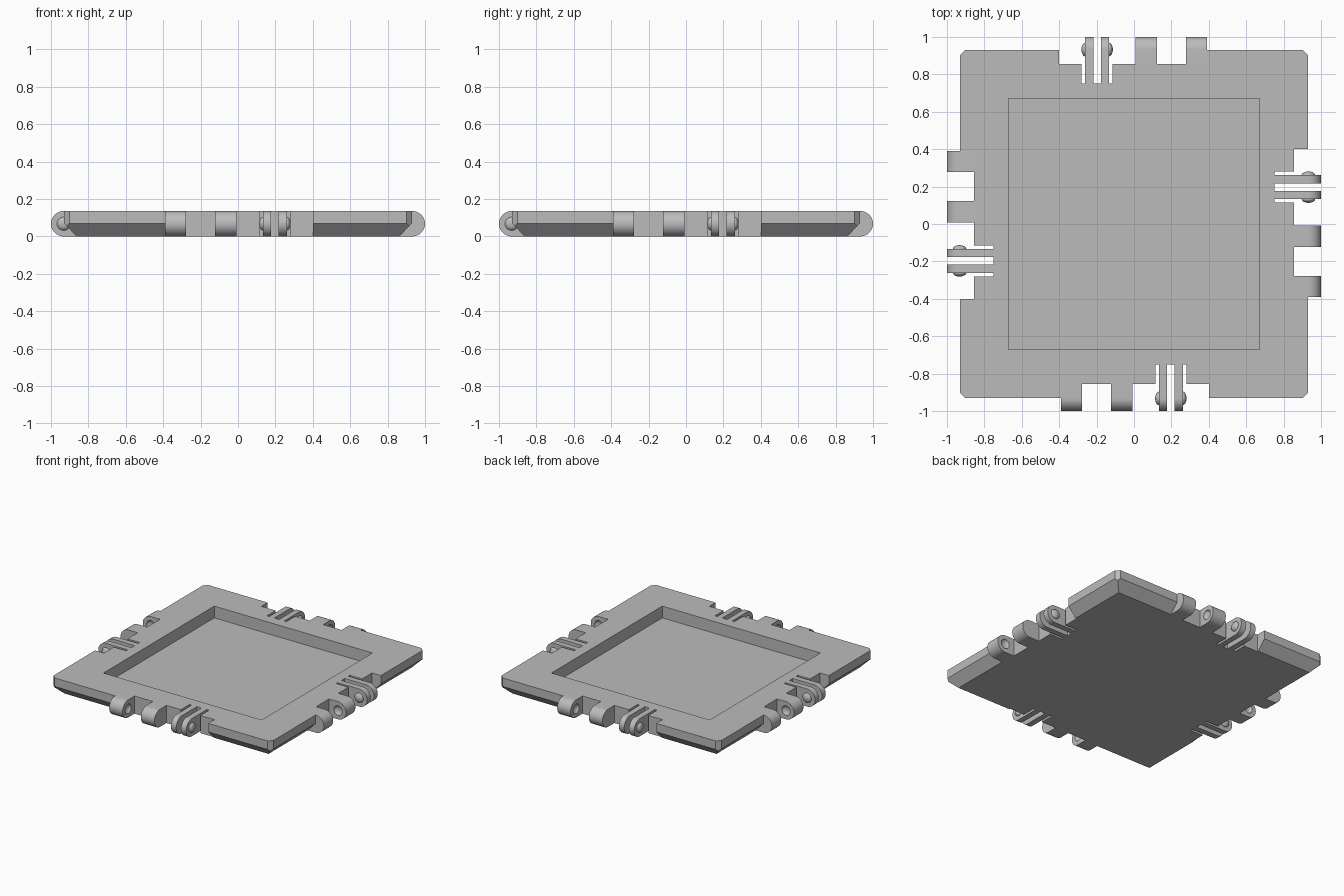
import bpy, bmesh, math
from mathutils import Matrix, Vector

if "Cube" in bpy.data.objects:
    bpy.data.objects.remove(bpy.data.objects["Cube"], do_unlink=True)

H = 0.135            # plate thickness
R = H / 2            # radius of the rounded lug ends
EDGE = 0.93          # half width of the plate
PIN_Y = -1 + R       # hinge line on the front side
SIDES = ("front", "left", "back", "right")

grey = bpy.data.materials.new("plain grey")
grey.use_nodes = True
grey.diffuse_color = (0.5, 0.5, 0.5, 1)
grey.node_tree.nodes["Principled BSDF"].inputs["Base Color"].default_value = (0.5, 0.5, 0.5, 1)


def make_object(name, bm):
    bmesh.ops.recalc_face_normals(bm, faces=bm.faces[:])
    mesh = bpy.data.meshes.new(name)
    bm.to_mesh(mesh)
    bm.free()
    mesh.materials.append(grey)
    obj = bpy.data.objects.new(name, mesh)
    bpy.context.collection.objects.link(obj)
    return obj


def add_prism(bm, points, push):
    """Extrude a flat outline of 3D points along the push vector."""
    face = bm.faces.new([bm.verts.new(p) for p in points])
    ext = bmesh.ops.extrude_face_region(bm, geom=[face])["geom"]
    verts = [g for g in ext if isinstance(g, bmesh.types.BMVert)]
    bmesh.ops.translate(bm, verts=verts, vec=push)


def boolean(obj, cutter, operation):
    """Apply a boolean and discard the helper."""
    mod = obj.modifiers.new("boolean", "BOOLEAN")
    mod.operation, mod.solver, mod.object = operation, "EXACT", cutter
    bpy.context.view_layer.objects.active = obj
    bpy.ops.object.modifier_apply(modifier=mod.name)
    bpy.data.objects.remove(cutter, do_unlink=True)


def turn(side):
    return Matrix.Rotation(side * math.pi / 2, 4, "Z")


def smooth(obj):
    bpy.ops.object.select_all(action="DESELECT")
    obj.select_set(True)
    bpy.context.view_layer.objects.active = obj
    bpy.ops.object.shade_smooth_by_angle(angle=math.radians(30))


# Plate: straight upper rim, sloping lower rim, clipped corners
def build_plate():
    bm = bmesh.new()
    c, low, mid = 0.028, 0.863, 0.07
    tip = EDGE - c / 2
    tip_z = mid * (tip - low) / (EDGE - low)
    for sx in (-1, 1):
        for sy in (-1, 1):
            corner = [(low, low, 0), (tip, tip, tip_z)]
            for z in (mid, H):
                corner += [(EDGE, EDGE - c, z), (EDGE - c, EDGE, z)]
            for x, y, z in corner:
                bm.verts.new((sx * x, sy * y, z))
    bmesh.ops.convex_hull(bm, input=bm.verts[:])
    bmesh.ops.dissolve_limit(bm, angle_limit=0.01, verts=bm.verts[:], edges=bm.edges[:])
    return make_object("tray_plate", bm)


plate = build_plate()

# Shallow square pocket plus one stepped hinge notch per side
bm = bmesh.new()
p = 0.67
add_prism(bm, [(-p, -p, 0.045), (p, -p, 0.045), (p, p, 0.045), (-p, p, 0.045)], Vector((0, 0, 0.2)))
notch = [(-0.39, -1.1), (0.4, -1.1), (0.4, -0.855), (0.28, -0.855),
         (0.28, -0.75), (0.115, -0.75), (0.115, -0.855), (-0.39, -0.855)]
for side in range(4):
    outline = [turn(side) @ Vector((x, y, -0.1)) for x, y in notch]
    add_prism(bm, outline, Vector((0, 0, 0.4)))
boolean(plate, make_object("notch_cutter", bm), "DIFFERENCE")


# Round-ended hinge tab with a bump or a dimple on one side face
def build_tab(name, x0, x1, back_y, detail_x, operation):
    bm = bmesh.new()
    steps = 24
    outline = [(x0, back_y, 0)]
    for i in range(steps + 1):
        a = math.pi * i / steps
        outline.append((x0, PIN_Y - R * math.sin(a), R - R * math.cos(a)))
    outline.append((x0, back_y, H))
    add_prism(bm, outline, Vector((x1 - x0, 0, 0)))
    tab = make_object(name, bm)
    bm = bmesh.new()
    place = Matrix.Translation((detail_x, PIN_Y, R)) @ Matrix.Diagonal((0.02, 0.036, 0.036, 1))
    place = place @ Matrix.Rotation(math.pi / 2, 4, "Y")
    bmesh.ops.create_uvsphere(bm, u_segments=24, v_segments=15, radius=1, matrix=place)
    boolean(tab, make_object("detail_helper", bm), operation)
    return tab


tabs = [
    build_tab("outer_lug", -0.39, -0.277, -0.855, -0.277, "DIFFERENCE"),
    build_tab("inner_lug", -0.122, -0.008, -0.855, -0.122, "DIFFERENCE"),
    build_tab("inner_clip_arm", 0.133, 0.177, -0.75, 0.133, "UNION"),
    build_tab("outer_clip_arm", 0.217, 0.261, -0.75, 0.261, "UNION"),
]

# Repeat the hinge set around the plate
for tab in tabs:
    smooth(tab)
    base = tab.name
    for side in range(1, 4):
        copy = bpy.data.objects.new(f"{base}_{SIDES[side]}", tab.data.copy())
        copy.data.transform(turn(side))
        bpy.context.collection.objects.link(copy)
    tab.name = f"{base}_{SIDES[0]}"
